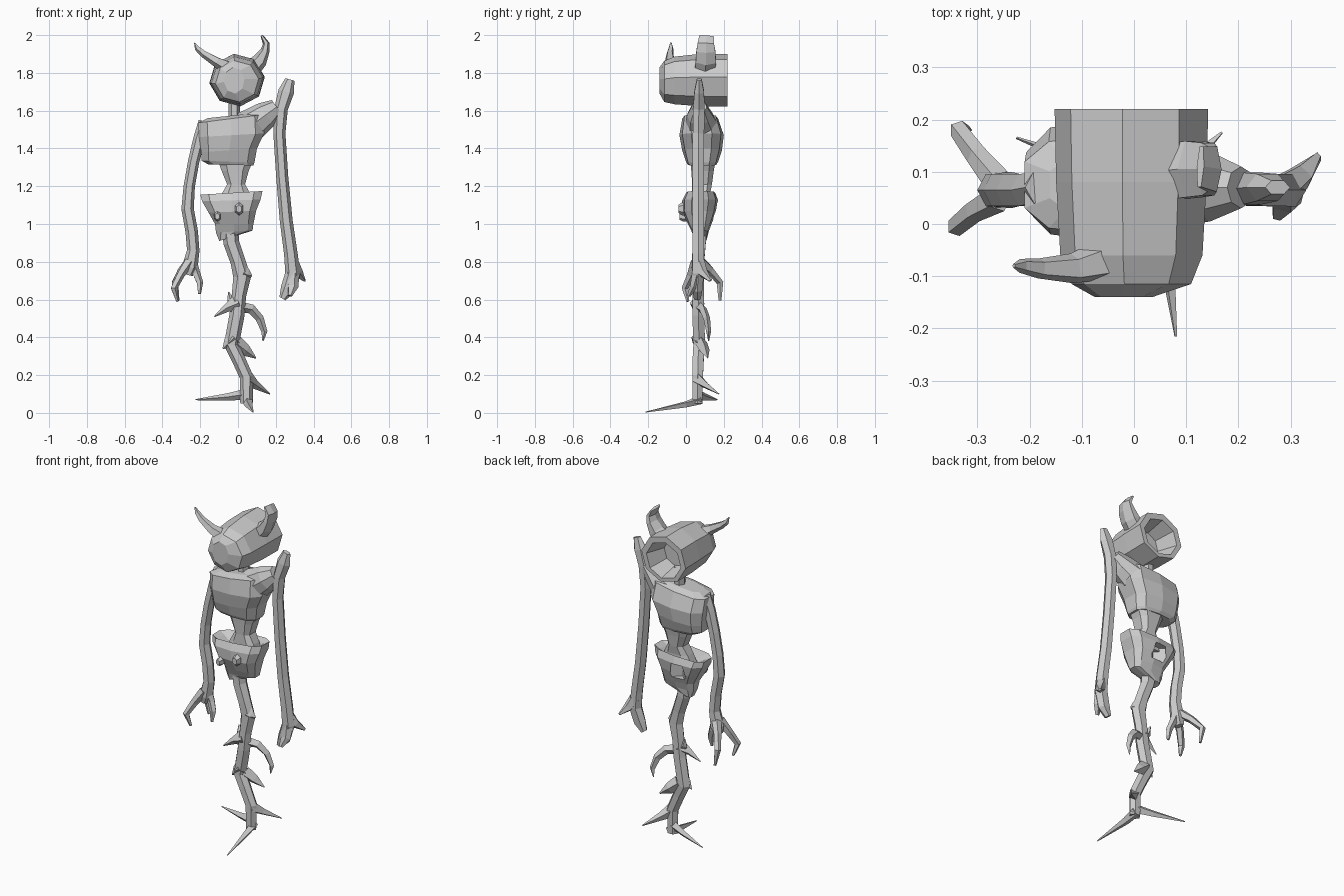
import bpy, bmesh, math
from mathutils import Vector


def skin(name, rings):
    """Join equal-sized point rings into one closed flat-shaded object."""
    bm = bmesh.new()
    loops = [[bm.verts.new(p) for p in r] for r in rings]
    n = len(loops[0])
    for a, b in zip(loops, loops[1:]):
        for i in range(n):
            j = (i + 1) % n
            bm.faces.new((a[i], a[j], b[j], b[i]))
    bm.faces.new(loops[0])
    bm.faces.new(loops[-1])
    bmesh.ops.recalc_face_normals(bm, faces=bm.faces)
    me = bpy.data.meshes.new(name)
    bm.to_mesh(me)
    bm.free()
    ob = bpy.data.objects.new(name, me)
    bpy.context.collection.objects.link(ob)
    return ob


def angles(n, start=0.5):
    return [2 * math.pi * (i + start) / n for i in range(n)]


def slab(name, rows, n=10, power=0.65):
    """Loft of tilted boxy rings: (x left, z left, x right, z right, y front, y back)."""
    def sq(v):
        return math.copysign(abs(v) ** power, v)
    rings = []
    for xl, zl, xr, zr, yf, yb in rows:
        ring = []
        for t in angles(n):
            u = 0.5 + 0.5 * sq(math.cos(t))
            v = 0.5 + 0.5 * sq(math.sin(t))
            ring.append((xl + (xr - xl) * u, yf + (yb - yf) * v, zl + (zr - zl) * u))
        rings.append(ring)
    return skin(name, rings)


def tube(name, pts, n=6):
    """Tapered tube along (x, y, z, radius sideways, radius in depth)."""
    c = [Vector(p[:3]) for p in pts]
    rings = []
    for i, p in enumerate(pts):
        d = (c[min(i + 1, len(c) - 1)] - c[max(i - 1, 0)]).normalized()
        u = d.cross(Vector((0, 1, 0))).normalized()
        v = u.cross(d)
        rings.append([c[i] + u * p[3] * math.cos(t) + v * p[4] * math.sin(t)
                      for t in angles(n, 0)])
    return skin(name, rings)


# Head: eight-sided shell along y, hollow at the back
head = [(-.14, -.02, 1.76, .055, .07), (-.115, -.005, 1.755, .115, .11),
        (-.06, -.005, 1.76, .137, .127), (.08, -.005, 1.762, .145, .14),
        (.22, -.005, 1.762, .148, .14), (.22, -.005, 1.755, .115, .11),
        (.10, -.005, 1.755, .08, .08)]
skin("head", [[(cx + rx * math.cos(t), y, cz + rz * math.sin(t)) for t in angles(8, 0.15)]
              for y, cx, cz, rx, rz in head])

# Horns: thin pointed one at the front left, broad stub at the back right
tube("left_horn", [(-.06, -.07, 1.83, .04, .04), (-.115, -.085, 1.86, .028, .03),
                   (-.18, -.085, 1.9, .02, .02), (-.215, -.08, 1.93, .015, .014),
                   (-.23, -.08, 1.96, .003, .004)], 5)
tube("right_horn", [(.07, .10, 1.82, .05, .062), (.115, .105, 1.865, .04, .062),
                    (.142, .105, 1.915, .025, .058), (.15, .105, 1.955, .018, .05),
                    (.127, .11, 1.995, .008, .045)], 6)
tube("neck", [(-.02, .09, 1.68, .03, .035), (-.02, .085, 1.54, .03, .035)])

# Torso with the raised right shoulder
slab("torso", [(-.165, 1.56, .07, 1.585, .02, .13), (-.215, 1.535, .14, 1.58, -.02, .17),
               (-.212, 1.46, .145, 1.48, -.035, .20), (-.20, 1.38, .105, 1.40, -.02, .19),
               (-.197, 1.335, .092, 1.325, 0, .17), (-.16, 1.315, .085, 1.31, .01, .16)])
tube("raised_shoulder", [(0, .08, 1.49, .09, .10), (.09, .08, 1.535, .085, .085),
                         (.15, .07, 1.58, .072, .065), (.205, .07, 1.62, .045, .04)], 8)

# Waist, flaring at both ends
slab("waist", [(-.11, 1.335, .085, 1.335, .02, .16), (-.09, 1.28, .06, 1.28, .025, .15),
               (-.06, 1.21, .04, 1.21, .03, .14), (-.09, 1.16, .07, 1.16, .03, .13),
               (-.12, 1.10, .09, 1.10, .03, .13)], 8)

# Pelvis bowl with a dished top, and a hole in the back
pelvis = slab("pelvis", [(-.12, 1.11, .06, 1.12, .03, .12), (-.17, 1.14, .10, 1.155, .01, .14),
                         (-.205, 1.155, .135, 1.175, 0, .155), (-.195, 1.12, .125, 1.13, -.02, .17),
                         (-.16, 1.06, .10, 1.07, -.02, .16), (-.125, 1.0, .085, 1.0, .01, .135),
                         (-.12, .955, .08, .965, .03, .12), (-.10, .91, -.05, .925, .045, .11)], 10)
cutter = tube("pelvis_cutter", [(-.05, .12, 1.12, .05, .05), (-.05, .121, 1.03, .05, .05)], 4)
cutter.location = (0, .03, 0)
cutter.hide_render = True
cutter.hide_viewport = True
cut = pelvis.modifiers.new("back_hole", "BOOLEAN")
cut.object = cutter
cut.operation = "DIFFERENCE"

# Knobs on the pelvis front
for i, (x, y, z, r) in enumerate([(.005, -.015, 1.08, .035), (-.11, -.01, 1.04, .028)]):
    tube(f"pelvis_knob_{i}", [(x + .002, y + .04, z, r, r * .7), (x + .001, y - .005, z, r, r * .7),
                              (x, y - .025, z, r * .6, r * .45)], 6)

# Single twisted leg
tube("leg", [(-.045, .07, 1.0, .045, .04), (-.035, .07, .9, .042, .04),
             (.0, .065, .8, .04, .036), (.022, .065, .72, .047, .034),
             (.005, .065, .62, .038, .034), (-.005, .065, .52, .04, .036),
             (-.035, .07, .36, .04, .036), (.0, .065, .29, .036, .034),
             (.045, .062, .19, .036, .032), (.045, .06, .05, .033, .03)])

# Thorns and root-like toes: base, middle and tip with base radius
thorns = {
    "knee_thorn": [(.03, .06, .74, .04), (.05, .06, .73, .03), (.075, .06, .725, .003)],
    "left_thorn": [(.0, .06, .58, .05), (-.06, .05, .555, .022), (-.125, .04, .51, .003)],
    "upper_left_thorn": [(.0, .06, .56, .03), (-.04, .07, .60, .02), (-.05, .08, .64, .003)],
    "curved_thorn": [(.01, .07, .56, .03), (.07, .09, .55, .026), (.115, .11, .50, .022),
                     (.14, .12, .43, .016), (.132, .12, .38, .003)],
    "shin_left_thorn": [(-.02, .06, .40, .04), (-.05, .06, .37, .03), (-.08, .06, .34, .003)],
    "shin_right_thorn": [(-.01, .08, .37, .04), (.04, .1, .33, .032), (.095, .115, .29, .003)],
    "back_right_toe": [(.05, .06, .18, .04), (.09, .10, .15, .024), (.168, .175, .10, .003)],
    "back_left_toe": [(.05, .06, .10, .03), (-.05, .10, .085, .02), (-.225, .165, .07, .003)],
    "front_toe": [(.05, .08, .07, .03), (.055, 0, .045, .022), (.08, -.215, .004, .003)],
}
for name, pts in thorns.items():
    tube(name, [(x, y, z, r, r * .8) for x, y, z, r in pts], 4)

# Left arm with three curled claws
tube("left_arm", [(-.175, .07, 1.54, .035, .035), (-.205, .065, 1.45, .032, .035),
                  (-.235, .065, 1.33, .03, .035), (-.258, .065, 1.2, .03, .035),
                  (-.267, .065, 1.08, .033, .036), (-.245, .065, .96, .033, .036),
                  (-.237, .065, .86, .033, .036), (-.255, .065, .77, .042, .04),
                  (-.265, .065, .73, .025, .03)])
claws = [[(-.26, .08, .80), (-.30, .13, .755), (-.335, .18, .69), (-.318, .18, .595)],
         [(-.26, .05, .80), (-.305, .025, .73), (-.34, -.005, .66), (-.32, .01, .59)],
         [(-.245, .065, .80), (-.222, .065, .74), (-.203, .055, .69), (-.204, .045, .63)]]
for i, pts in enumerate(claws):
    tube(f"left_claw_{i}", [(*p, r, r) for p, r in zip(pts, (.028, .022, .019, .008))], 5)

# Right arm, raised above the shoulder, ending in a flared stump
tube("right_arm", [(.275, .07, 1.765, .025, .015), (.255, .07, 1.70, .042, .03),
                   (.228, .068, 1.61, .036, .035), (.219, .066, 1.48, .032, .035),
                   (.234, .065, 1.25, .032, .035), (.255, .065, 1.02, .034, .035),
                   (.28, .065, .84, .036, .036), (.29, .065, .74, .04, .036),
                   (.265, .06, .655, .04, .03), (.235, .06, .605, .018, .02)])
tube("right_hand_spur", [(.285, .065, .80, .035, .035), (.318, .09, .74, .028, .026),
                         (.353, .13, .70, .006, .01)], 5)
tube("right_hand_tip", [(.29, .06, .74, .035, .03), (.29, .04, .67, .03, .02),
                        (.275, .015, .62, .012, .01)], 5)
